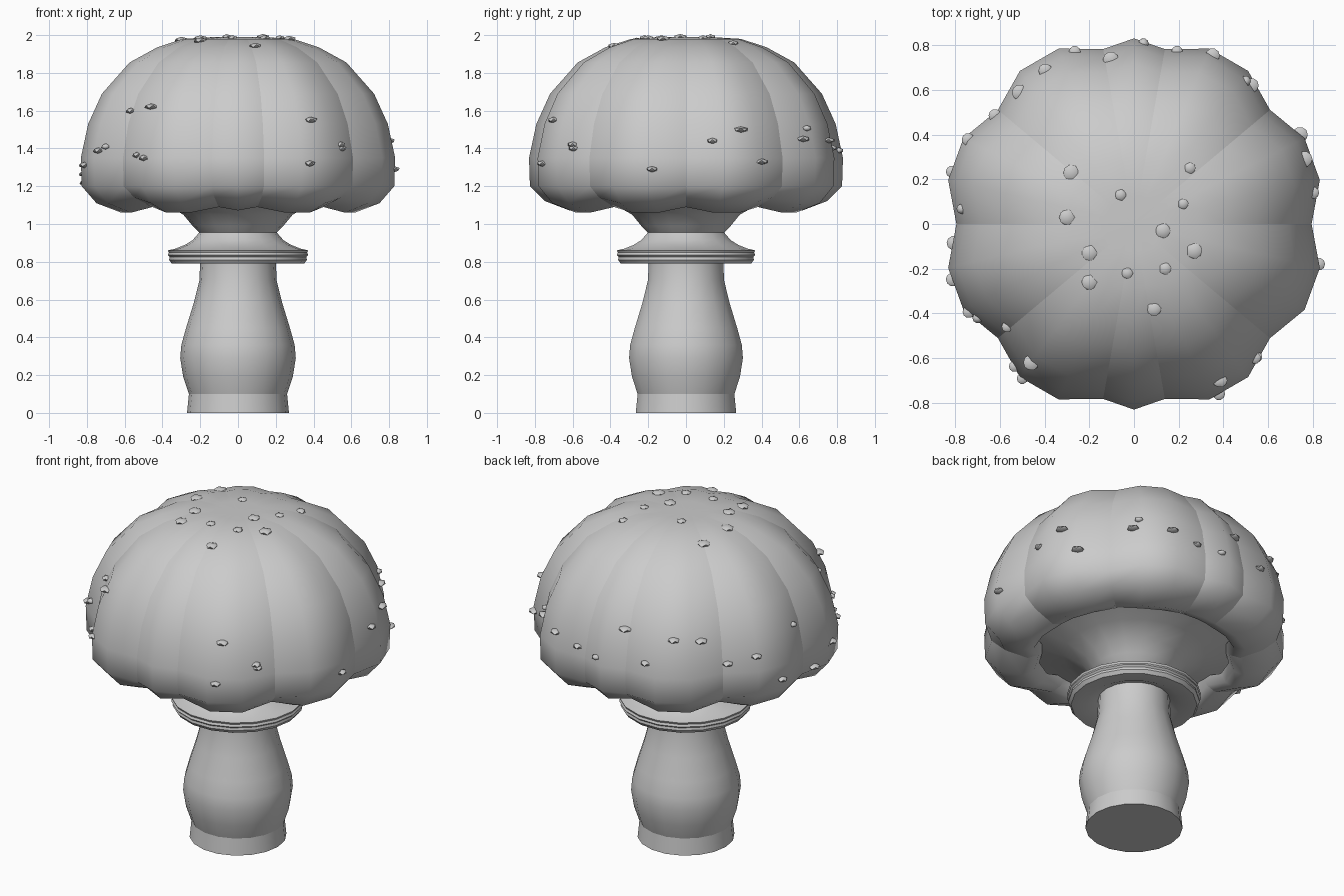
import bpy, bmesh, math, random
from mathutils import Vector
from mathutils.bvhtree import BVHTree

if "Cube" in bpy.data.objects:
    bpy.data.objects.remove(bpy.data.objects["Cube"])

grey = bpy.data.materials.new("plain_grey")
grey.use_nodes = True
COLOUR = (0.6, 0.6, 0.6, 1)
grey.diffuse_color = COLOUR
grey.node_tree.nodes["Principled BSDF"].inputs["Base Color"].default_value = COLOUR


def finish(bm, name, angle):
    mesh = bpy.data.meshes.new(name)
    bmesh.ops.recalc_face_normals(bm, faces=bm.faces[:])
    bm.to_mesh(mesh)
    obj = bpy.data.objects.new(name, mesh)
    bpy.context.collection.objects.link(obj)
    mesh.materials.append(grey)
    bpy.ops.object.select_all(action="DESELECT")
    obj.select_set(True)
    bpy.context.view_layer.objects.active = obj
    bpy.ops.object.shade_smooth_by_angle(angle=math.radians(angle))
    return obj


def skin(bm, rings):
    """Join closed rings of vertices with quads."""
    for low, high in zip(rings, rings[1:]):
        for i in range(len(low)):
            j = (i + 1) % len(low)
            bm.faces.new((low[i], low[j], high[j], high[i]))


def lathe(name, profile, sides=18, cap_base=False, angle=35):
    bm = bmesh.new()
    rings = []
    for r, z in profile:
        turns = [2 * math.pi * i / sides for i in range(sides)]
        rings.append([bm.verts.new((r * math.cos(a), r * math.sin(a), z)) for a in turns])
    skin(bm, rings)
    if cap_base:
        bm.faces.new(rings[0])
    return finish(bm, name, angle)


# Stem, skirt ring and the flared underside of the cap
lathe("stem", [(.27, 0), (.26, .1), (.29, .19), (.306, .29), (.3, .36), (.275, .45),
               (.235, .58), (.205, .7), (.2, .8), (.2, .96)], cap_base=True, angle=20)
lathe("skirt_ring", [(.2, .82), (.27, .79), (.35, .79), (.365, .81), (.362, .825), (.372, .835),
                     (.366, .848), (.372, .86), (.33, .87), (.28, .89), (.24, .915), (.205, .955)])
lathe("cap_underside", [(.2, .95), (.24, .99), (.29, 1.05), (.4, 1.11), (.62, 1.18)])

# Cap: wide lobes of forty degrees, with a narrow one at front and back
creases = [0, 40, 80, 100, 140, 180, 220, 260, 280, 320, 360]
spokes = []
for a, b in zip(creases, creases[1:]):
    if b - a > 30:
        spokes += [(a, 0), (a + 13.3, 1), (a + 26.7, 1)]
    else:
        spokes += [(a, 0), ((a + b) / 2, .6)]
profile = [(.54, 1.13), (.57, 1.08), (.635, 1.06), (.77, 1.11), (.85, 1.2), (.855, 1.35),
           (.815, 1.53), (.74, 1.69), (.59, 1.855), (.44, 1.935), (.3, 1.98), (.13, 1.99)]
bm = bmesh.new()
rings = []
for level, (r, z) in enumerate(profile):
    ring = []
    for deg, bulge in spokes:
        a = math.radians(deg)
        rr = r * (.93 + .07 * bulge)
        lift = (1 - bulge) * (.03 if level < 4 else 0)
        ring.append(bm.verts.new((rr * math.cos(a), rr * math.sin(a), z + lift)))
    rings.append(ring)
skin(bm, rings)
tip = bm.verts.new((0, 0, 1.985))
top = rings[-1]
for i in range(len(top)):
    bm.faces.new((top[i], top[(i + 1) % len(top)], tip))
for i, (deg, bulge) in enumerate(spokes):
    if bulge == 0:
        for low, high in zip(rings[:-1], rings[1:]):
            bm.edges.get((low[i], high[i])).smooth = False
tree = BVHTree.FromBMesh(bm)
finish(bm, "cap", 45)

# Warts: low bumps set on the cap surface
random.seed(4)
warts = bmesh.new()


def wart(origin, direction):
    point, normal, index, dist = tree.ray_cast(Vector(origin), Vector(direction))
    if point is None:
        return
    if normal.dot(Vector(direction)) > 0:
        normal = -normal
    size = random.uniform(.025, .042)
    turn = normal.to_track_quat("Z", "Y")
    made = bmesh.ops.create_icosphere(warts, subdivisions=1, radius=1)
    for v in made["verts"]:
        v.co = point + turn @ Vector((v.co.x * size, v.co.y * size, v.co.z * .016))


front = [(.38, 1.55), (.55, 1.4), (.38, 1.32), (-.5, 1.35), (-.7, 1.41)]
side = [(-.18, 1.29), (.29, 1.5), (.4, 1.33), (.62, 1.45), (-.6, 1.42), (-.7, 1.55), (.14, 1.44)]
above = [(-.06, .13), (.22, .09), (.25, .25), (-.28, .23), (-.3, .03), (-.2, -.13), (-.2, -.26),
         (-.03, -.22), (.14, -.2), (.09, -.38), (.13, -.03), (.27, -.12), (-.46, -.62), (.5, .64)]
for x, z in front:
    wart((x, -3, z), (0, 1, 0))
for y, z in side:
    wart((3, y, z), (-1, 0, 0))
for x, y in above:
    wart((x, y, 3), (0, 0, -1))
for i in range(16):
    a = math.radians(65 + i * 11)
    out = Vector((math.cos(a), math.sin(a), 0))
    wart(out * 3 + Vector((0, 0, random.uniform(1.2, 1.6))), -out)
finish(warts, "cap_warts", 50)
